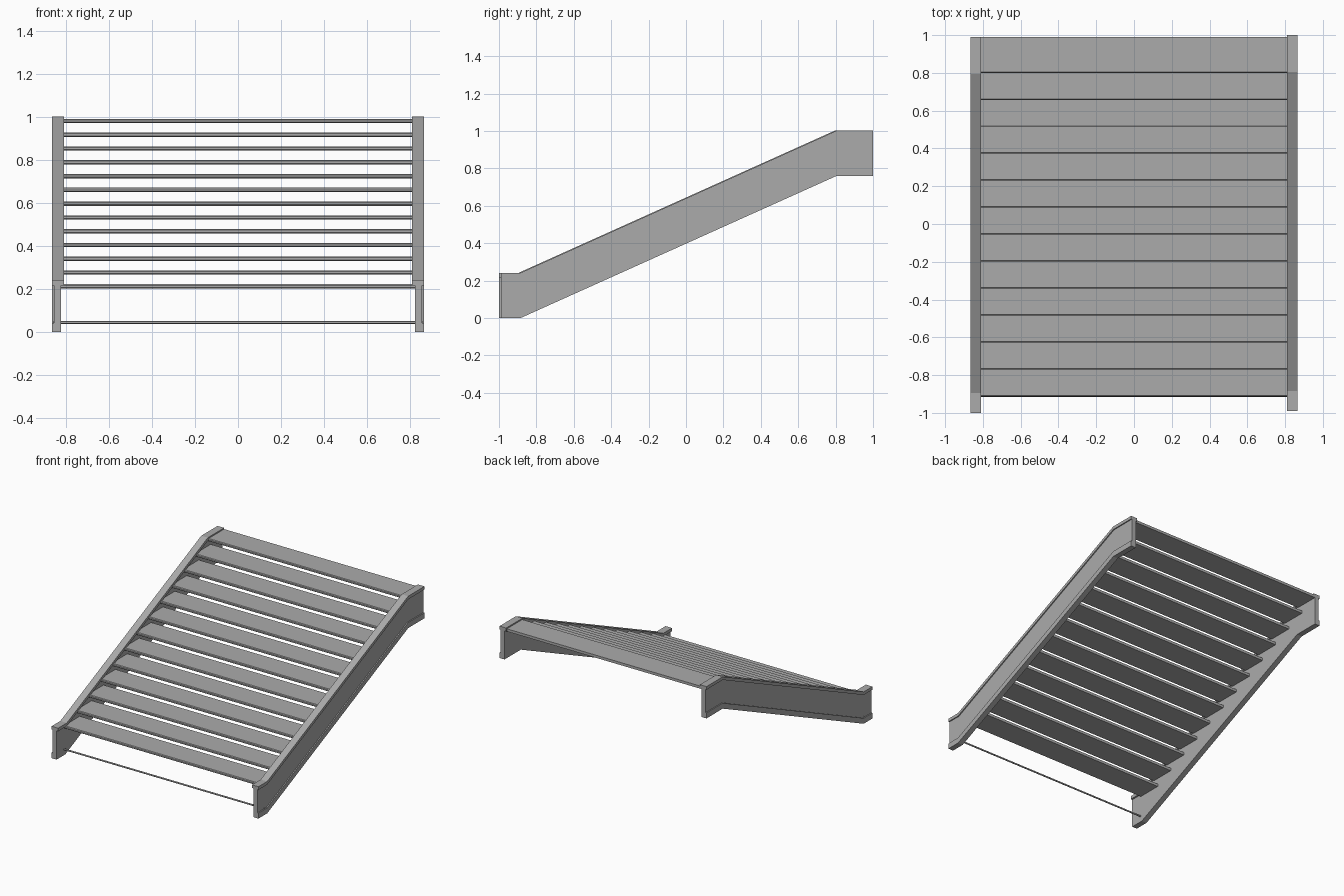
import bpy
import bmesh
from math import radians

cube = bpy.data.objects.get("Cube")
if cube:
    bpy.data.objects.remove(cube, do_unlink=True)

# Painted steel, shared by every part
steel = bpy.data.materials.new("grey_steel")
steel.use_nodes = True
grey = (0.41, 0.41, 0.41, 1)
steel.diffuse_color = grey
steel.node_tree.nodes["Principled BSDF"].inputs["Base Color"].default_value = grey


def sweep(name, stations):
    """Closed prism through matching rings of points, capped at both ends."""
    bm = bmesh.new()
    rings = [[bm.verts.new(p) for p in ring] for ring in stations]
    for a, b in zip(rings, rings[1:]):
        for i in range(len(a)):
            j = (i + 1) % len(a)
            bm.faces.new((a[i], a[j], b[j], b[i]))
    bm.faces.new(rings[0])
    bm.faces.new(rings[-1])
    bmesh.ops.recalc_face_normals(bm, faces=bm.faces)
    mesh = bpy.data.meshes.new(name)
    bm.to_mesh(mesh)
    bm.free()
    mesh.materials.append(steel)
    obj = bpy.data.objects.new(name, mesh)
    bpy.context.collection.objects.link(obj)
    return obj


# Stringers: flanged section (x, z) swept along the flat-slope-flat path (y, z)
height, flange, lip = 0.242, 0.024, 0.042
inner, outer, web, top_inner = 0.823, 0.865, 0.857, 0.81
under = height - flange
section = [(inner, 0), (outer, 0), (outer, lip), (web, lip), (web, under),
           (outer, under), (outer, height), (top_inner, height),
           (top_inner, under), (inner, under)]
path = [(-0.995, 0), (-0.89, 0), (0.8, 0.76), (0.995, 0.76)]
for name, side in (("left_stringer", 1), ("right_stringer", -1)):
    skew = 0.005 * side
    sweep(name, [[(side * x, y + skew, z + rise) for x, z in section]
                 for y, rise in path])

# Treads: thin overlapping plates with an eased nose
count, depth, thick, ease = 13, 0.19, 0.02, 0.005
for i in range(count):
    y = -0.912 + i * 0.1427
    z = 0.203 + i * 0.0641
    outline = [(y + ease, z), (y + depth, z), (y + depth, z + thick),
               (y + ease, z + thick), (y, z + thick - ease), (y, z + ease)]
    sweep(f"tread_{i + 1}", [[(x, py, pz) for py, pz in outline]
                             for x in (-inner, inner)])

# Tie rod across the foot of the stair
bpy.ops.mesh.primitive_cylinder_add(vertices=12, radius=0.006, depth=2 * web + 0.004,
                                    location=(0, -0.91, 0.045),
                                    rotation=(0, radians(90), 0))
rod = bpy.context.object
rod.name = "tie_rod"
rod.data.materials.append(steel)
bpy.ops.object.shade_smooth_by_angle(angle=radians(40))
